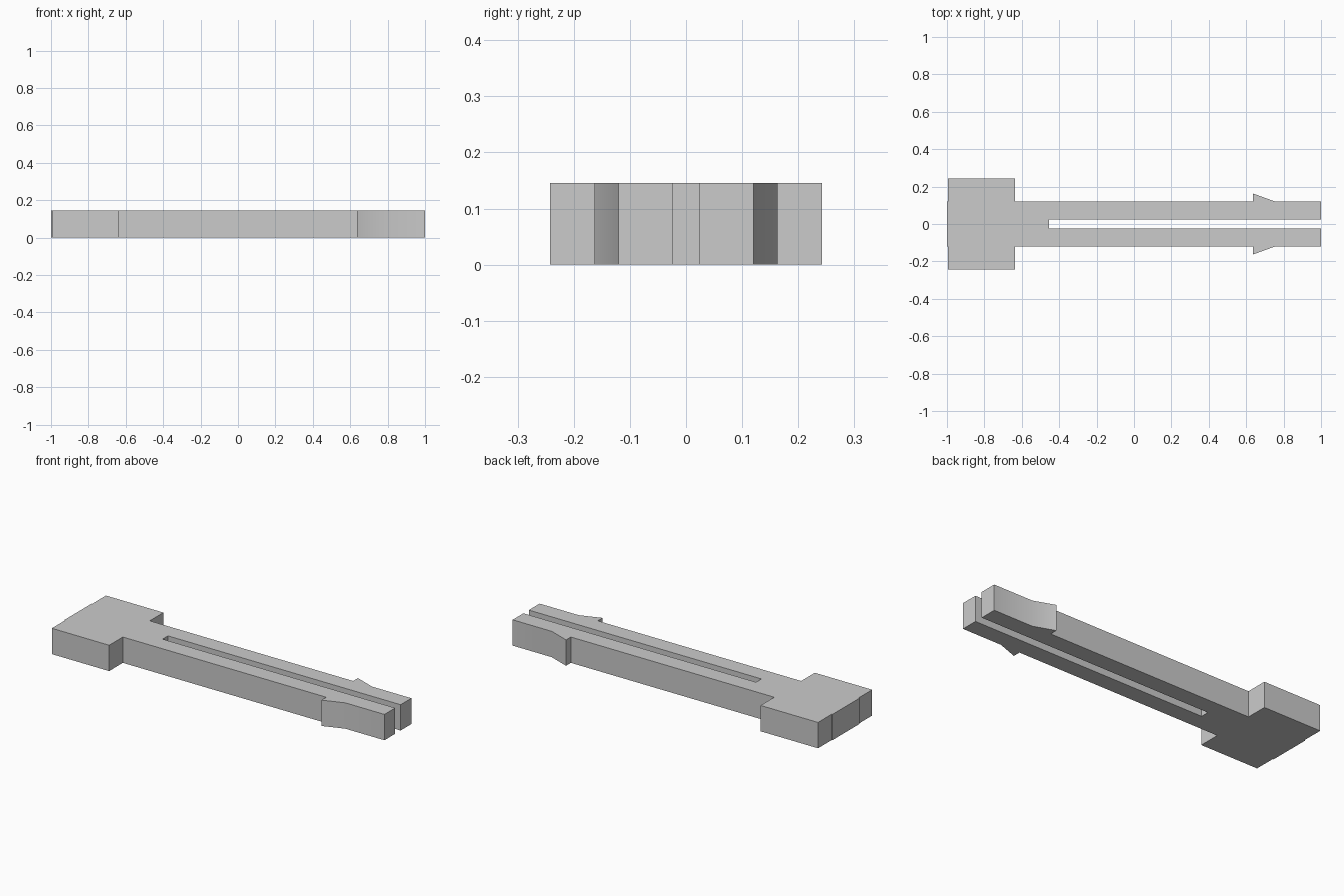
import bpy
import bmesh

if "Cube" in bpy.data.objects:
    bpy.data.objects.remove(bpy.data.objects["Cube"])

HEIGHT = 0.146

grey = bpy.data.materials.new("plain grey")
grey.use_nodes = True
COLOUR = (0.6, 0.6, 0.6, 1)
grey.diffuse_color = COLOUR
grey.node_tree.nodes["Principled BSDF"].inputs["Base Color"].default_value = COLOUR

# Half outline: slot, prong tip, barb, shank, head, rear tab
half = [(-0.455, 0.024), (1, 0.024), (1, 0.12), (0.755, 0.12),
        (0.636, 0.163), (0.636, 0.12), (-0.636, 0.12), (-0.636, 0.242),
        (-0.995, 0.242), (-0.995, 0.12), (-1, 0.12)]
outline = half + [(x, -y) for x, y in reversed(half)]

# Extrude the mirrored outline into one solid clip
bm = bmesh.new()
base = bm.faces.new([bm.verts.new((x, y, 0)) for x, y in outline])
extruded = bmesh.ops.extrude_face_region(bm, geom=[base], use_keep_orig=True)
top = [v for v in extruded["geom"] if isinstance(v, bmesh.types.BMVert)]
bmesh.ops.translate(bm, verts=top, vec=(0, 0, HEIGHT))
bmesh.ops.recalc_face_normals(bm, faces=bm.faces)
mesh = bpy.data.meshes.new("split_clip")
bm.to_mesh(mesh)
bm.free()
mesh.materials.append(grey)

clip = bpy.data.objects.new("split_clip", mesh)
bpy.context.collection.objects.link(clip)

# Soften only the shallow bend between barb and prong
bpy.context.view_layer.objects.active = clip
clip.select_set(True)
bpy.ops.object.shade_smooth_by_angle(angle=0.52)
